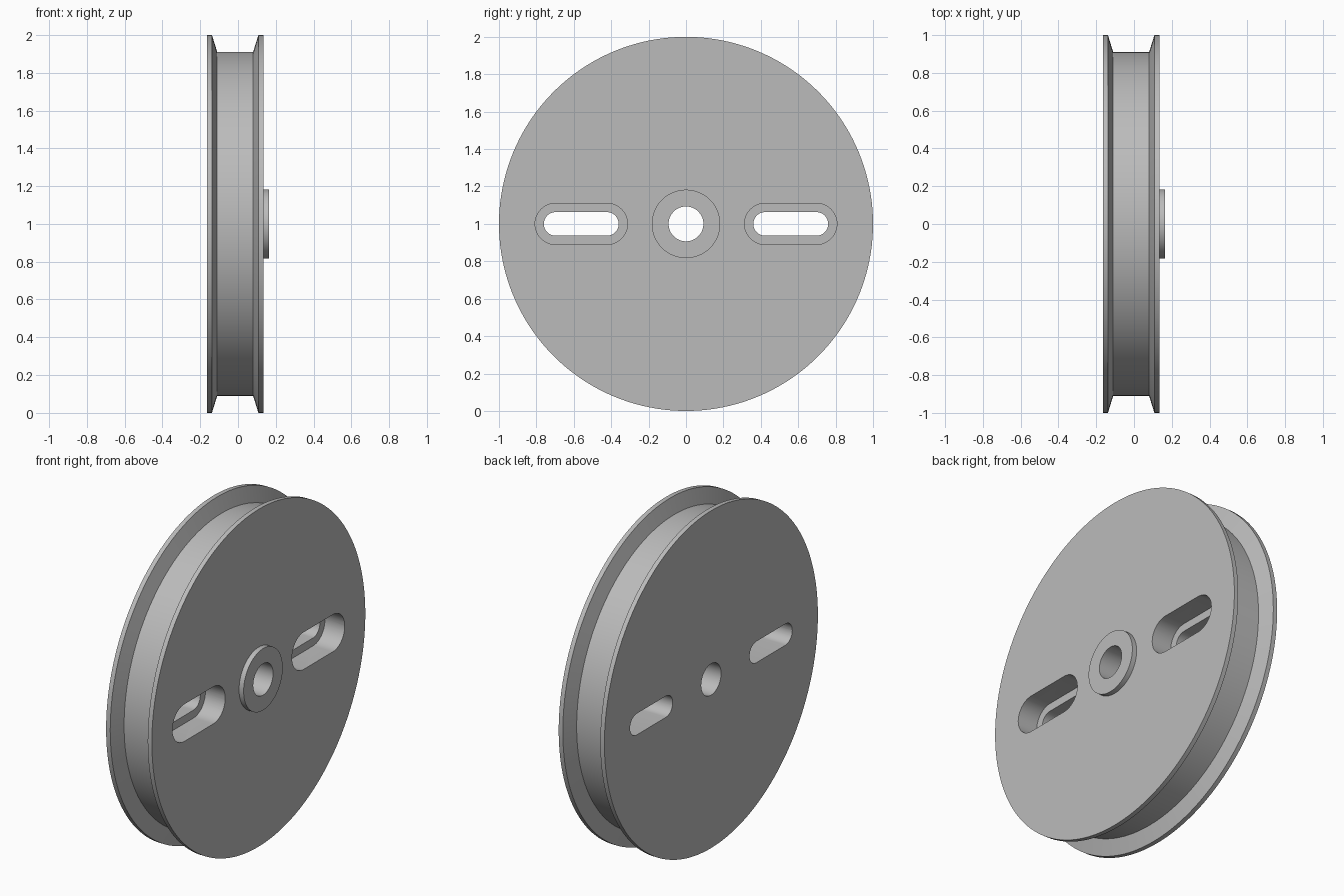
import bpy, bmesh, math
from mathutils import Matrix, Vector

if "Cube" in bpy.data.objects:
    bpy.data.objects.remove(bpy.data.objects["Cube"])

metal = bpy.data.materials.new("light_grey_metal")
metal.use_nodes = True
GREY = (0.5, 0.5, 0.5, 1)
metal.diffuse_color = GREY
metal.node_tree.nodes["Principled BSDF"].inputs["Base Color"].default_value = GREY


def add_object(name, bm):
    bmesh.ops.recalc_face_normals(bm, faces=bm.faces)
    mesh = bpy.data.meshes.new(name)
    bm.to_mesh(mesh)
    bm.free()
    mesh.materials.append(metal)
    obj = bpy.data.objects.new(name, mesh)
    bpy.context.collection.objects.link(obj)
    return obj


def lathe(name, profile, steps=160):
    """Revolve a closed (x, radius) profile about the wheel axle."""
    bm = bmesh.new()
    rings = []
    for i in range(steps):
        turn = Matrix.Rotation(2 * math.pi * i / steps, 3, 'X')
        rings.append([bm.verts.new(turn @ Vector((x, 0, r)) + Vector((0, 0, 1)))
                      for x, r in profile])
    n = len(profile)
    for i in range(steps):
        a, b = rings[i], rings[(i + 1) % steps]
        for j in range(n):
            k = (j + 1) % n
            bm.faces.new((a[j], a[k], b[k], b[j]))
    return add_object(name, bm)


def slot_cutter(name, y, half_length, radius, x0, x1, steps=24):
    """Rounded slot prism running along x."""
    bm = bmesh.new()
    outline = []
    for side in (1, -1):
        for i in range(steps + 1):
            a = math.pi * (i / steps - 0.5)
            outline.append(bm.verts.new((x0,
                                         y + side * (half_length - radius + radius * math.cos(a)),
                                         1 + side * radius * math.sin(a))))
    face = bm.faces.new(outline)
    extruded = bmesh.ops.extrude_face_region(bm, geom=[face])["geom"]
    bmesh.ops.translate(bm, vec=(x1 - x0, 0, 0),
                        verts=[v for v in extruded if isinstance(v, bmesh.types.BMVert)])
    cutter = add_object(name, bm)
    cutter.hide_render = True
    return cutter


# Grooved wheel with raised hub and through bore
BORE, HUB, FLOOR = 0.093, 0.183, 0.91
wheel = lathe("pulley_wheel", [
    (-0.165, BORE), (-0.165, 1), (-0.138, 1), (-0.11, FLOOR),
    (0.08, FLOOR), (0.108, 1), (0.135, 1), (0.135, HUB),
    (0.165, HUB), (0.165, BORE)])

# Stepped slots: a narrow through slot inside a wide recess
cutters = []
for side, label in ((1, "back"), (-1, "front")):
    cutters.append(slot_cutter(label + "_through_slot", side * 0.56, 0.2, 0.063, -0.3, 0.3))
    cutters.append(slot_cutter(label + "_recess", side * 0.56, 0.247, 0.11, 0.005, 0.3))

bpy.context.view_layer.objects.active = wheel
wheel.select_set(True)
for cutter in cutters:
    cut = wheel.modifiers.new(cutter.name, 'BOOLEAN')
    cut.operation = 'DIFFERENCE'
    cut.solver = 'EXACT'
    cut.object = cutter
    bpy.ops.object.modifier_apply(modifier=cut.name)
for cutter in cutters:
    bpy.data.objects.remove(cutter)

bpy.ops.object.shade_smooth_by_angle(angle=math.radians(15))
